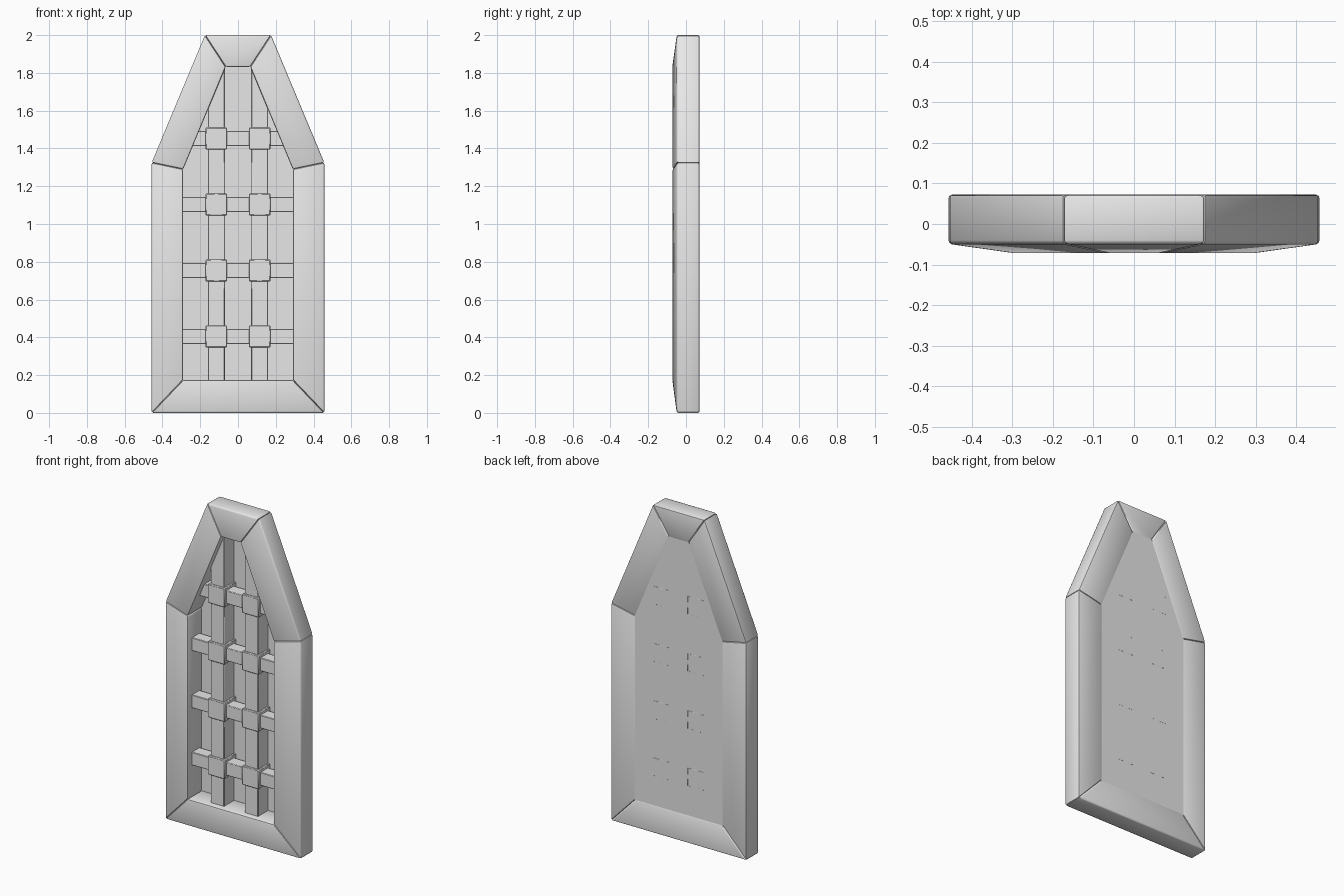
import bpy, bmesh, math

if "Cube" in bpy.data.objects:
    bpy.data.objects.remove(bpy.data.objects["Cube"])

grey = bpy.data.materials.new("stone_grey")
grey.diffuse_color = (0.8, 0.8, 0.8, 1)
grey.use_nodes = True
grey.node_tree.nodes["Principled BSDF"].inputs["Base Color"].default_value = grey.diffuse_color

BACK, FRONT_IN, FRONT_OUT = 0.0725, -0.0725, -0.049


def make(name, verts, faces, bevel=0.0, segments=2):
    """Mesh part with consistent normals and an optional rounded edge."""
    me = bpy.data.meshes.new(name)
    me.from_pydata(verts, [], faces)
    bm = bmesh.new()
    bm.from_mesh(me)
    bmesh.ops.recalc_face_normals(bm, faces=bm.faces)
    bm.to_mesh(me)
    bm.free()
    me.materials.append(grey)
    ob = bpy.data.objects.new(name, me)
    bpy.context.collection.objects.link(ob)
    if bevel:
        mod = ob.modifiers.new("rounded", "BEVEL")
        mod.width = bevel
        mod.segments = segments
        mod.limit_method = 'ANGLE'
        mod.angle_limit = math.radians(25)
        bpy.ops.object.select_all(action='DESELECT')
        ob.select_set(True)
        bpy.context.view_layer.objects.active = ob
        bpy.ops.object.modifier_apply(modifier="rounded")
        bpy.ops.object.shade_smooth_by_angle(angle=math.radians(40))
    return ob


BOX = [(0, 1, 2, 3), (4, 5, 6, 7), (0, 1, 5, 4),
       (1, 2, 6, 5), (2, 3, 7, 6), (3, 0, 4, 7)]


def box(name, x0, x1, y0, y1, z0, z1, bevel=0.0):
    v = [(x, y, z) for y in (y0, y1)
         for x, z in ((x0, z0), (x1, z0), (x1, z1), (x0, z1))]
    return make(name, v, BOX, bevel, 1)


# Outer and inner outlines of the surround, matching corner by corner
outer = [(-0.457, 0), (0.457, 0), (0.457, 1.325),
         (0.175, 2), (-0.175, 2), (-0.457, 1.325)]
inner = [(-0.29, 0.175), (0.29, 0.175), (0.29, 1.29),
         (0.065, 1.832), (-0.065, 1.832), (-0.29, 1.29)]
names = ["bottom_frame", "right_frame", "upper_right_frame",
         "top_frame", "upper_left_frame", "left_frame"]

# Mitred frame pieces, front face sloping back to the outside edge
for i, name in enumerate(names):
    j = (i + 1) % 6
    ring = ((outer[i], FRONT_OUT), (outer[j], FRONT_OUT),
            (inner[j], FRONT_IN), (inner[i], FRONT_IN))
    front = [(p[0], y, p[1]) for p, y in ring]
    back = [(p[0], BACK, p[1]) for p, y in ring]
    make(name, front + back, BOX, 0.009)

# Thin back panel filling the opening
grown = [(x * 1.03, z + (0.01 if z > 1 else -0.01)) for x, z in inner]
pv = [(x, y, z) for y in (0.062, 0.071) for x, z in grown]
make("back_panel", pv, [tuple(range(6)), tuple(range(6, 12))] +
     [(i, (i + 1) % 6, (i + 1) % 6 + 6, i + 6) for i in range(6)])

# Upright bars, cross bars and the square clamps where they meet
for side, s in (("left", -1), ("right", 1)):
    c = 0.115 * s
    box(f"{side}_upright_bar", c - 0.045, c + 0.045, -0.035, 0.065, 0.16, 1.825, 0.003)
for row in range(4):
    z = 0.405 + 0.349 * row
    box(f"cross_bar_{row + 1}", -0.3, 0.3, -0.029, 0.045, z - 0.04, z + 0.04, 0.003)
    for side, s in (("left", -1), ("right", 1)):
        c = 0.115 * s
        box(f"{side}_clamp_{row + 1}", c - 0.057, c + 0.057,
            -0.047, 0.0715, z - 0.058, z + 0.058, 0.004)
